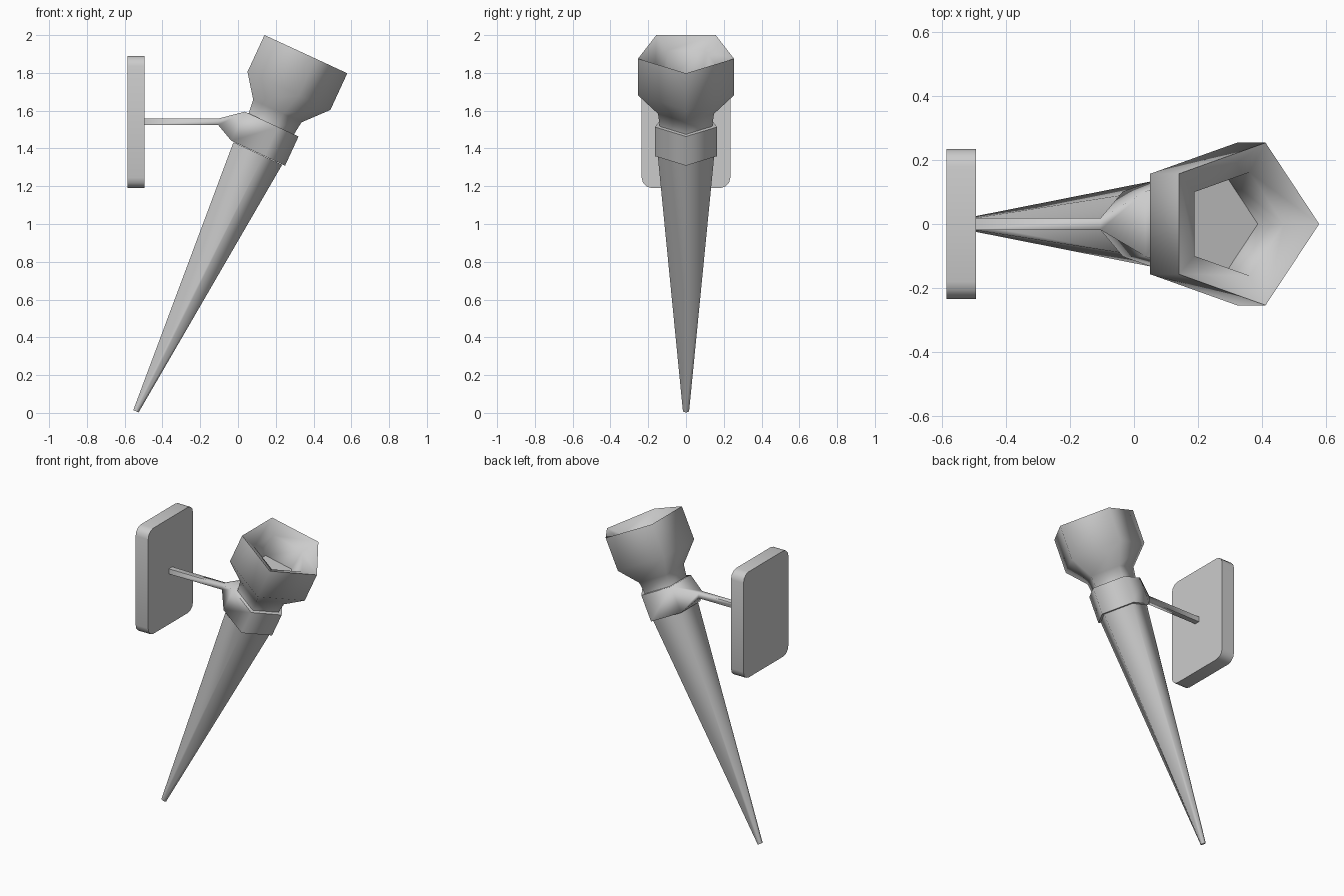
import bpy, bmesh, math
from mathutils import Matrix, Vector

if "Cube" in bpy.data.objects:
    bpy.data.objects.remove(bpy.data.objects["Cube"])

# Tilted frame shared by every part of the torch (local z runs up the shaft)
FRAME = Matrix.Translation((-0.542, 0, 0.009)) @ Matrix.Rotation(math.radians(24.8), 4, 'Y')
SIDES = 5


def loft(profile):
    """Pentagonal solid from (height, radius) rings along the tilted axis."""
    bm = bmesh.new()
    rings = []
    for h, r in profile:
        rings.append([bm.verts.new(FRAME @ Vector((r * math.cos(math.tau * i / SIDES),
                                                   r * math.sin(math.tau * i / SIDES), h)))
                      for i in range(SIDES)])
    for a, b in zip(rings, rings[1:]):
        for i in range(SIDES):
            j = (i + 1) % SIDES
            bm.faces.new((a[i], a[j], b[j], b[i]))
    bm.faces.new(rings[0][::-1])
    bm.faces.new(rings[-1])
    bm.normal_update()
    return bm


def finish(bm, name, angle=75):
    bmesh.ops.recalc_face_normals(bm, faces=bm.faces[:])
    mesh = bpy.data.meshes.new(name)
    bm.to_mesh(mesh)
    bm.free()
    ob = bpy.data.objects.new(name, mesh)
    bpy.context.collection.objects.link(ob)
    bpy.ops.object.select_all(action='DESELECT')
    ob.select_set(True)
    bpy.context.view_layer.objects.active = ob
    bpy.ops.object.shade_smooth_by_angle(angle=math.radians(angle))
    return ob


# Tapered shaft
finish(loft([(0, 0.017), (1.51, 0.157)]), "shaft")

# Bowl with neck below and hollow inside
finish(loft([(1.65, 0.146), (1.682, 0.146), (1.757, 0.156), (1.88, 0.267), (2.094, 0.267),
             (2.04, 0.17), (1.89, 0.15)]), "bowl")

# Collar, with its wall-side face drawn out into the bracket arm
bm = loft([(1.512, 0.173), (1.682, 0.173)])
face = min((f for f in bm.faces if len(f.verts) == 4), key=lambda f: f.calc_center_median().x)
for x in (-0.105, -0.50):
    face = bmesh.ops.extrude_discrete_faces(bm, faces=[face])['faces'][0]
    mid = face.calc_center_median()
    for v in face.verts:
        v.co = (x, math.copysign(0.018, v.co.y), 1.541 + math.copysign(0.017, v.co.z - mid.z))
finish(bm, "collar_and_arm")

# Wall plate with rounded corners
bm = bmesh.new()
bmesh.ops.create_cube(bm, size=1, matrix=Matrix.Translation((-0.54, 0, 1.54))
                      @ Matrix.Diagonal((0.092, 0.47, 0.70, 1)))
corners = [e for e in bm.edges if abs(e.verts[0].co.x - e.verts[1].co.x) > 0.01]
bmesh.ops.bevel(bm, geom=corners, offset=0.055, segments=3, profile=0.5, affect='EDGES')
finish(bm, "wall_plate", 60)
